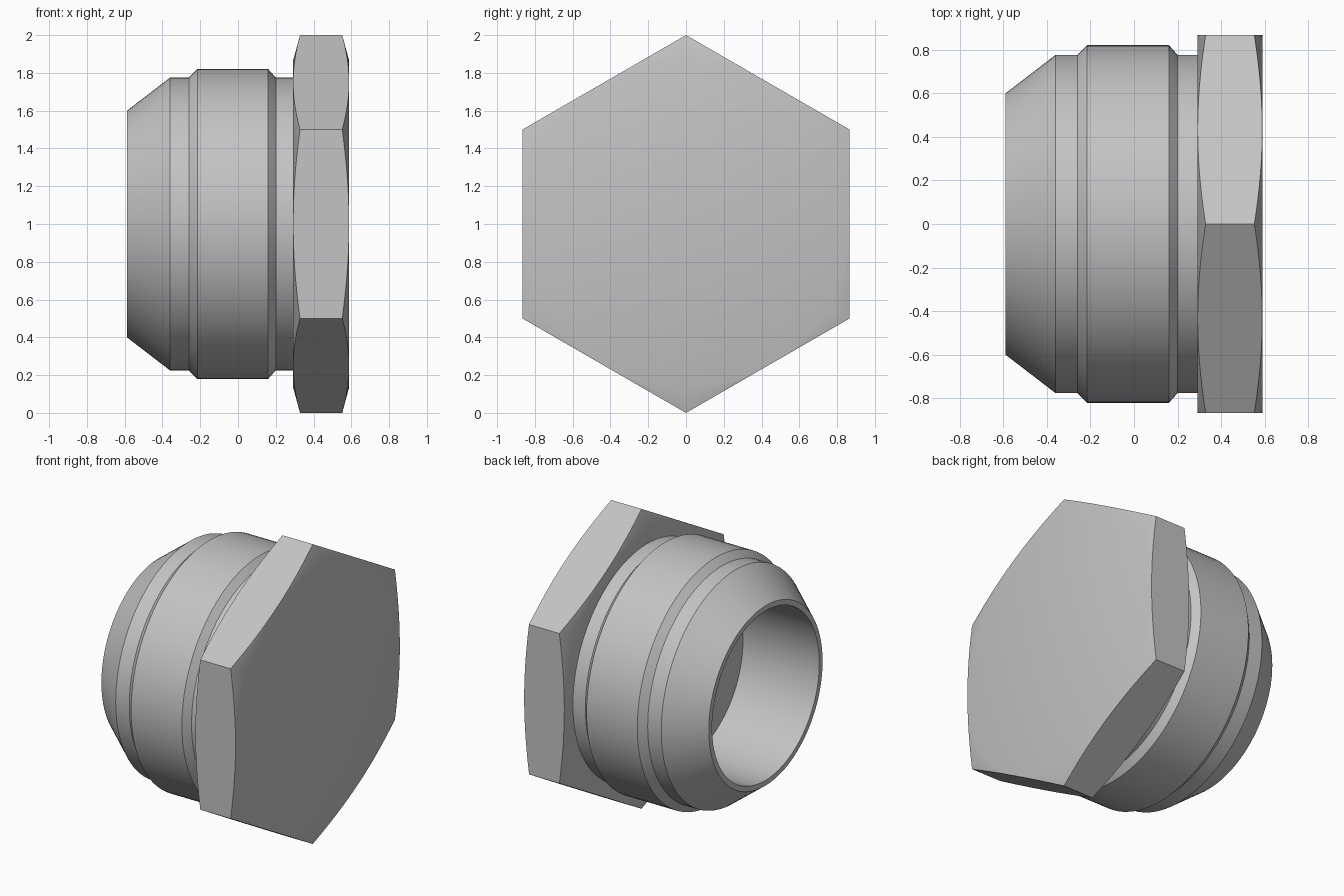
import bpy
import bmesh
from math import cos, sin, pi, radians

cube = bpy.data.objects.get("Cube")
if cube:
    bpy.data.objects.remove(cube, do_unlink=True)

CENTRE_Z = 1.0
FLAT = 0.866          # half the distance across the hexagon flats

steel = bpy.data.materials.new("grey_steel")
steel.use_nodes = True
grey = (0.55, 0.55, 0.55, 1)
steel.diffuse_color = grey
steel.node_tree.nodes["Principled BSDF"].inputs["Base Color"].default_value = grey


def add_ring(bm, x, radii):
    """Ring of points around the x axis; x and radius may vary per point."""
    n = len(radii)
    return [bm.verts.new((x[i], radii[i] * sin(2 * pi * i / n),
                          CENTRE_Z + radii[i] * cos(2 * pi * i / n)))
            for i in range(n)]


def bridge(bm, a, b):
    for i in range(len(a)):
        j = (i + 1) % len(a)
        bm.faces.new((a[i], a[j], b[j], b[i]))


def finish(bm, name):
    bmesh.ops.remove_doubles(bm, verts=bm.verts, dist=0.0001)
    bmesh.ops.recalc_face_normals(bm, faces=bm.faces)
    mesh = bpy.data.meshes.new(name)
    bm.to_mesh(mesh)
    bm.free()
    obj = bpy.data.objects.new(name, mesh)
    bpy.context.collection.objects.link(obj)
    mesh.materials.append(steel)
    bpy.ops.object.select_all(action="DESELECT")
    obj.select_set(True)
    bpy.context.view_layer.objects.active = obj
    bpy.ops.object.shade_smooth_by_angle(angle=radians(30))


# Turned hollow body: bore floor, bore wall, rim, taper, collar, neck
profile = [(-0.025, 0.565), (-0.588, 0.565), (-0.588, 0.60), (-0.36, 0.775),
           (-0.26, 0.775), (-0.215, 0.82), (0.16, 0.82), (0.2, 0.775),
           (0.31, 0.775)]
SEG = 96
bm = bmesh.new()
rings = [add_ring(bm, [x] * SEG, [r] * SEG) for x, r in profile]
for a, b in zip(rings, rings[1:]):
    bridge(bm, a, b)
bm.faces.new(rings[0])
bm.faces.new(rings[-1])
finish(bm, "hollow_body")

# Hexagonal head: corners trimmed by a shallow cone on both faces
bm = bmesh.new()
SIDE = 16
count = 6 * SIDE
hex_radii = []
for i in range(count):
    angle = (i % SIDE) / SIDE * pi / 3 - pi / 6
    hex_radii.append(FLAT / cos(angle))
drop = [(r - FLAT) * 0.27 for r in hex_radii]
near, far = 0.292, 0.588
hex_rings = [
    add_ring(bm, [near] * count, [FLAT] * count),
    add_ring(bm, [near + d for d in drop], hex_radii),
    add_ring(bm, [far - d for d in drop], hex_radii),
    add_ring(bm, [far] * count, [FLAT] * count),
]
for a, b in zip(hex_rings, hex_rings[1:]):
    bridge(bm, a, b)
bm.faces.new(hex_rings[0])
bm.faces.new(hex_rings[-1])
finish(bm, "hex_head")
